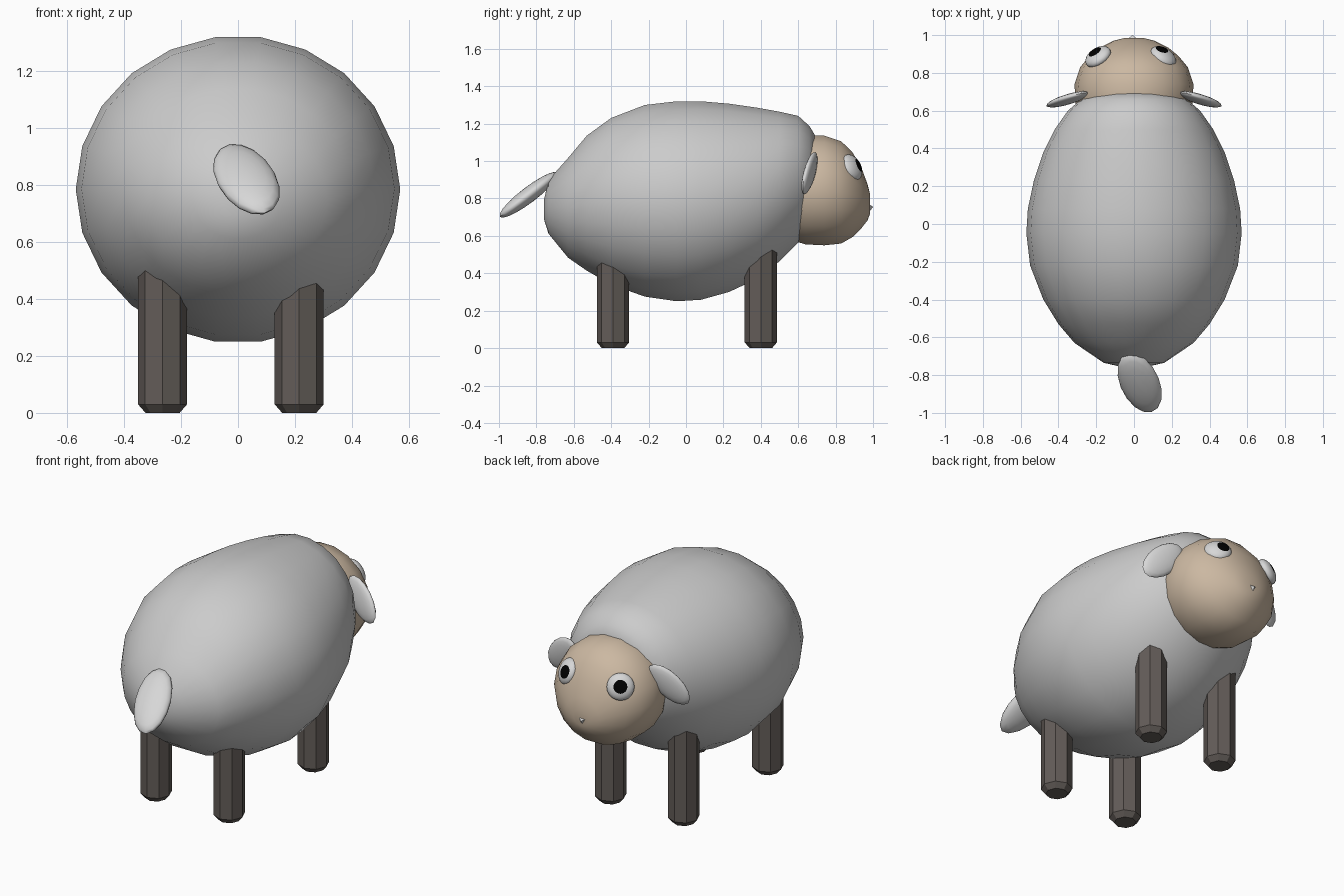
import bpy, bmesh, math
from mathutils import Vector, Matrix

if "Cube" in bpy.data.objects:
    bpy.data.objects.remove(bpy.data.objects["Cube"])


def material(name, rgb):
    m = bpy.data.materials.new(name)
    m.diffuse_color = (*rgb, 1)
    m.use_nodes = True
    m.node_tree.nodes["Principled BSDF"].inputs["Base Color"].default_value = m.diffuse_color
    return m


WOOL = material("wool grey", (0.60, 0.60, 0.60))
PALE = material("pale grey", (0.68, 0.68, 0.68))
SKIN = material("tan skin", (0.60, 0.48, 0.36))
LEG = material("dark brown", (0.125, 0.108, 0.098))
BLACK = material("black", (0.0, 0.0, 0.0))


def finish(bm, name, mats, angle=40):
    bmesh.ops.recalc_face_normals(bm, faces=bm.faces)
    me = bpy.data.meshes.new(name)
    bm.to_mesh(me)
    bm.free()
    for m in mats:
        me.materials.append(m)
    ob = bpy.data.objects.new(name, me)
    bpy.context.collection.objects.link(ob)
    bpy.ops.object.select_all(action='DESELECT')
    ob.select_set(True)
    bpy.context.view_layer.objects.active = ob
    bpy.ops.object.shade_smooth_by_angle(angle=math.radians(angle))
    return ob


def loft_y(name, mat, rings, sides):
    """Rings of (y, bottom z, top z, half width), closed with end caps."""
    bm = bmesh.new()
    loops = []
    for y, lo, hi, w in rings:
        loops.append([bm.verts.new((w * math.cos(a), y, (lo + hi) / 2 + (hi - lo) / 2 * math.sin(a)))
                      for a in (2 * math.pi * i / sides for i in range(sides))])
    for a, b in zip(loops, loops[1:]):
        for i in range(sides):
            j = (i + 1) % sides
            bm.faces.new((a[i], a[j], b[j], b[i]))
    bm.faces.new(loops[0])
    bm.faces.new(loops[-1])
    return finish(bm, name, [mat], 50)


def frame(center, axis_x, axis_z):
    """Matrix whose local x follows axis_x and local z is close to axis_z."""
    x = Vector(axis_x).normalized()
    y = Vector(axis_z).cross(x).normalized()
    z = x.cross(y)
    return Matrix.Translation(center) @ Matrix((x, y, z)).transposed().to_4x4()


def ellipsoid(name, mat, mtx, radii, u=16, v=10):
    bm = bmesh.new()
    bmesh.ops.create_uvsphere(bm, u_segments=u, v_segments=v, radius=1)
    bmesh.ops.transform(bm, matrix=mtx @ Matrix.Diagonal((*radii, 1)), verts=bm.verts)
    return finish(bm, name, [mat], 60)


# Woolly body
loft_y("body", WOOL, [
    (-0.76, 0.69, 0.79, 0.05), (-0.735, 0.61, 0.90, 0.16), (-0.63, 0.48, 1.02, 0.315),
    (-0.53, 0.41, 1.14, 0.40), (-0.40, 0.335, 1.235, 0.48), (-0.22, 0.27, 1.305, 0.55),
    (-0.05, 0.245, 1.325, 0.57), (0.08, 0.253, 1.325, 0.562), (0.23, 0.295, 1.312, 0.53),
    (0.38, 0.365, 1.29, 0.48), (0.50, 0.46, 1.268, 0.42), (0.60, 0.56, 1.245, 0.35),
    (0.66, 0.64, 1.19, 0.28), (0.69, 0.72, 1.14, 0.21)], 22)

# Head, with the muzzle lower than the brow
loft_y("head", SKIN, [
    (0.45, 0.65, 1.05, 0.20), (0.54, 0.58, 1.11, 0.27), (0.64, 0.55, 1.14, 0.31),
    (0.74, 0.545, 1.14, 0.315), (0.83, 0.555, 1.11, 0.285), (0.89, 0.59, 1.05, 0.235),
    (0.935, 0.635, 0.975, 0.18), (0.97, 0.68, 0.88, 0.11), (0.985, 0.72, 0.82, 0.05)], 18)

# Legs: eight-sided posts with tapered feet
for lx, side in ((-0.265, "left"), (0.215, "right")):
    for ly, end, top in ((-0.39, "back", 0.5), (0.40, "front", 0.62)):
        bm = bmesh.new()
        loops = [[bm.verts.new((lx + r * math.cos(k * math.pi / 4), ly + r * math.sin(k * math.pi / 4), z))
                  for k in range(8)] for z, r in ((0, 0.06), (0.03, 0.086), (top, 0.086))]
        for a, b in zip(loops, loops[1:]):
            for i in range(8):
                j = (i + 1) % 8
                bm.faces.new((a[i], a[j], b[j], b[i]))
        bm.faces.new(loops[0])
        bm.faces.new(loops[-1])
        finish(bm, f"{end}_{side}_leg", [LEG], 30)

# Tail
ellipsoid("tail", PALE, frame((0.03, -0.84, 0.82), (0.10, -0.25, -0.19), (0, -0.6, 0.8)),
          (0.205, 0.105, 0.042))

# Ears, eyes and pupils on both sides
for s, side in ((-1, "left"), (1, "right")):
    ellipsoid(f"{side}_ear", PALE, frame((s * 0.35, 0.66, 0.935), (s * 0.62, -0.22, -0.6), (s * 0.25, 1, -0.15)),
              (0.145, 0.08, 0.025))
    bm = bmesh.new()
    bmesh.ops.create_uvsphere(bm, u_segments=20, v_segments=18, radius=1)
    for f in bm.faces:  # pupil is the cap around the pole
        f.material_index = 1 if f.calc_center_median().z > math.cos(math.radians(35)) else 0
    tilt = Matrix.Rotation(math.radians(-25 if s > 0 else 0), 4, 'Y')
    normal = Vector((s * 0.5, 0.75, 0.4))
    place = frame((0.155 if s > 0 else -0.19, 0.885, 0.965), Vector((0, 0, 1)).cross(normal) * -1, normal)
    bmesh.ops.transform(bm, matrix=place @ Matrix.Diagonal((0.075, 0.075, 0.04, 1)) @ tilt, verts=bm.verts)
    finish(bm, f"{side}_eye", [PALE, BLACK], 60)

# Small three-sided nose
bm = bmesh.new()
rim = [bm.verts.new(p) for p in ((-0.045, 0.97, 0.775), (0.03, 0.97, 0.775), (-0.008, 0.97, 0.715))]
tip = bm.verts.new((-0.008, 1.0, 0.755))
bm.faces.new(rim)
for i in range(3):
    bm.faces.new((rim[i], rim[(i + 1) % 3], tip))
finish(bm, "nose", [PALE], 20)
